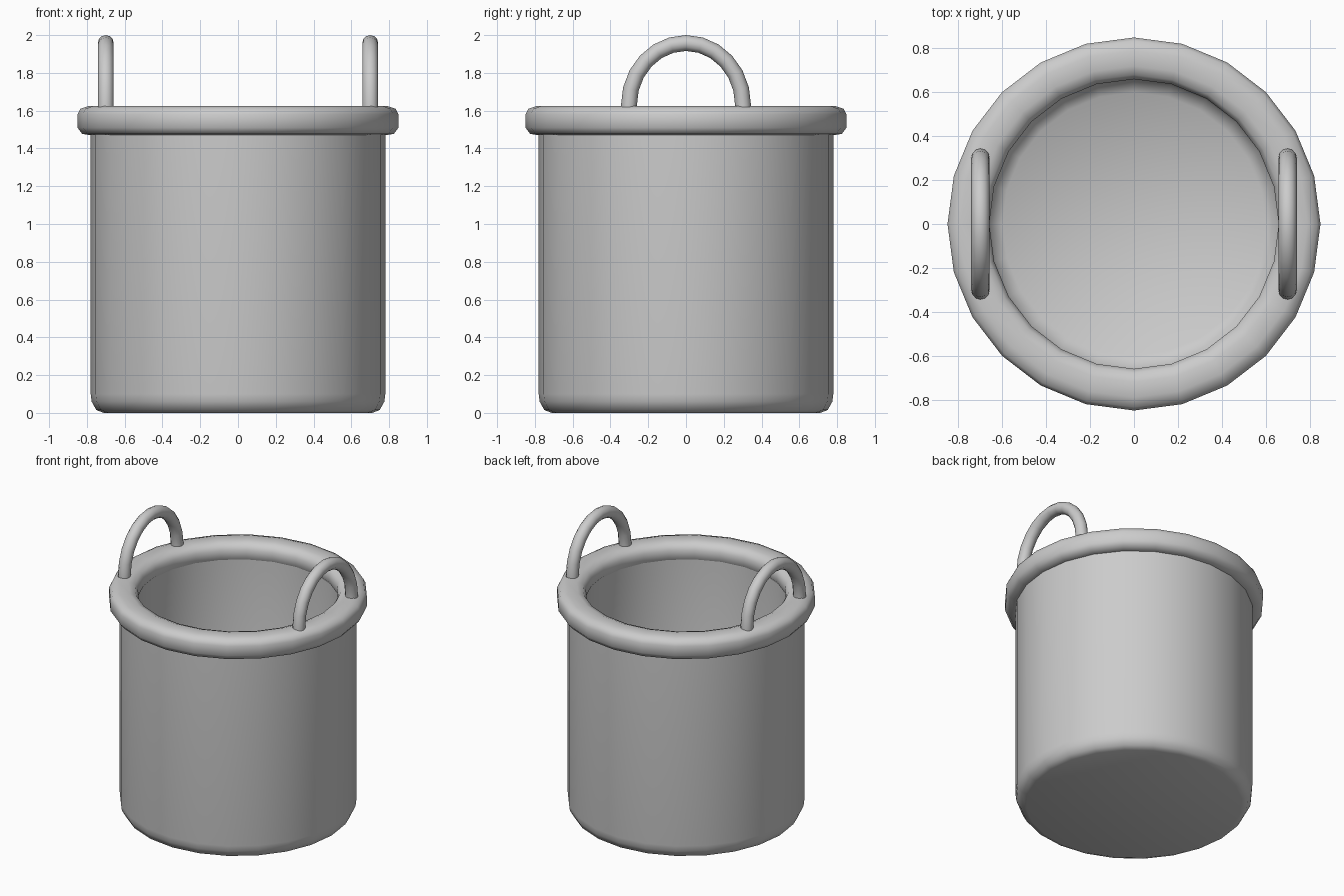
import bpy
import bmesh
from math import sin, cos, pi, radians
from mathutils import Matrix, Vector

SIDES = 24

default = bpy.data.objects.get("Cube")
if default:
    bpy.data.objects.remove(default, do_unlink=True)

GREY = (0.6, 0.6, 0.6, 1)
metal = bpy.data.materials.new("grey_metal")
metal.use_nodes = True
metal.diffuse_color = GREY
metal.node_tree.nodes["Principled BSDF"].inputs["Base Color"].default_value = GREY


def finish(name, bm, angle):
    bmesh.ops.recalc_face_normals(bm, faces=bm.faces)
    mesh = bpy.data.meshes.new(name)
    bm.to_mesh(mesh)
    bm.free()
    mesh.materials.append(metal)
    obj = bpy.data.objects.new(name, mesh)
    bpy.context.collection.objects.link(obj)
    bpy.ops.object.select_all(action='DESELECT')
    obj.select_set(True)
    bpy.context.view_layer.objects.active = obj
    bpy.ops.object.shade_smooth_by_angle(angle=radians(angle))
    return obj


def lathe(name, profile, closed=False):
    """Turn an (r, z) profile around the z axis; open ends are capped."""
    bm = bmesh.new()
    rings = [[bm.verts.new((r * cos(2 * pi * i / SIDES), r * sin(2 * pi * i / SIDES), z))
              for i in range(SIDES)] for r, z in profile]
    pairs = list(zip(rings, rings[1:]))
    if closed:
        pairs.append((rings[-1], rings[0]))
    else:
        bm.faces.new(rings[0])
        bm.faces.new(rings[-1])
    for a, b in pairs:
        for i in range(SIDES):
            j = (i + 1) % SIDES
            bm.faces.new((a[i], a[j], b[j], b[i]))
    return finish(name, bm, 50)


# Pot body: hollow wall with rounded outer and inner bottom edges
lathe("pot_body", [(0.71, 0), (0.75, 0.015), (0.775, 0.06), (0.78, 0.1), (0.78, 1.52),
                   (0.67, 1.52), (0.67, 0.2), (0.655, 0.15), (0.6, 0.11)])

# Rounded rim around the mouth
lathe("rim", [(0.78, 1.47), (0.825, 1.477), (0.85, 1.51), (0.85, 1.58), (0.835, 1.61),
              (0.79, 1.625), (0.72, 1.625), (0.68, 1.61), (0.66, 1.575),
              (0.66, 1.52), (0.69, 1.475)], closed=True)


# Arched handles rooted in the rim
def handle(name, x, tube=0.042, sides=12, steps=12):
    path = [Vector((x, 0.302 * cos(pi * i / steps), 1.63 + 0.328 * sin(pi * i / steps)))
            for i in range(steps + 1)]
    path = [Vector((x, 0.302, 1.55))] + path + [Vector((x, -0.302, 1.55))]
    bm = bmesh.new()
    rings = []
    for i, p in enumerate(path):
        t = (path[min(i + 1, len(path) - 1)] - path[max(i - 1, 0)]).normalized()
        out = Vector((1, 0, 0)).cross(t)
        rings.append([bm.verts.new(p + tube * (Vector((1, 0, 0)) * cos(2 * pi * k / sides)
                                               + out * sin(2 * pi * k / sides)))
                      for k in range(sides)])
    for a, b in zip(rings, rings[1:]):
        for k in range(sides):
            n = (k + 1) % sides
            bm.faces.new((a[k], a[n], b[n], b[k]))
    bm.faces.new(rings[0])
    bm.faces.new(rings[-1])
    return finish(name, bm, 50)


handle("left_handle", 0.7)
handle("right_handle", -0.7)
